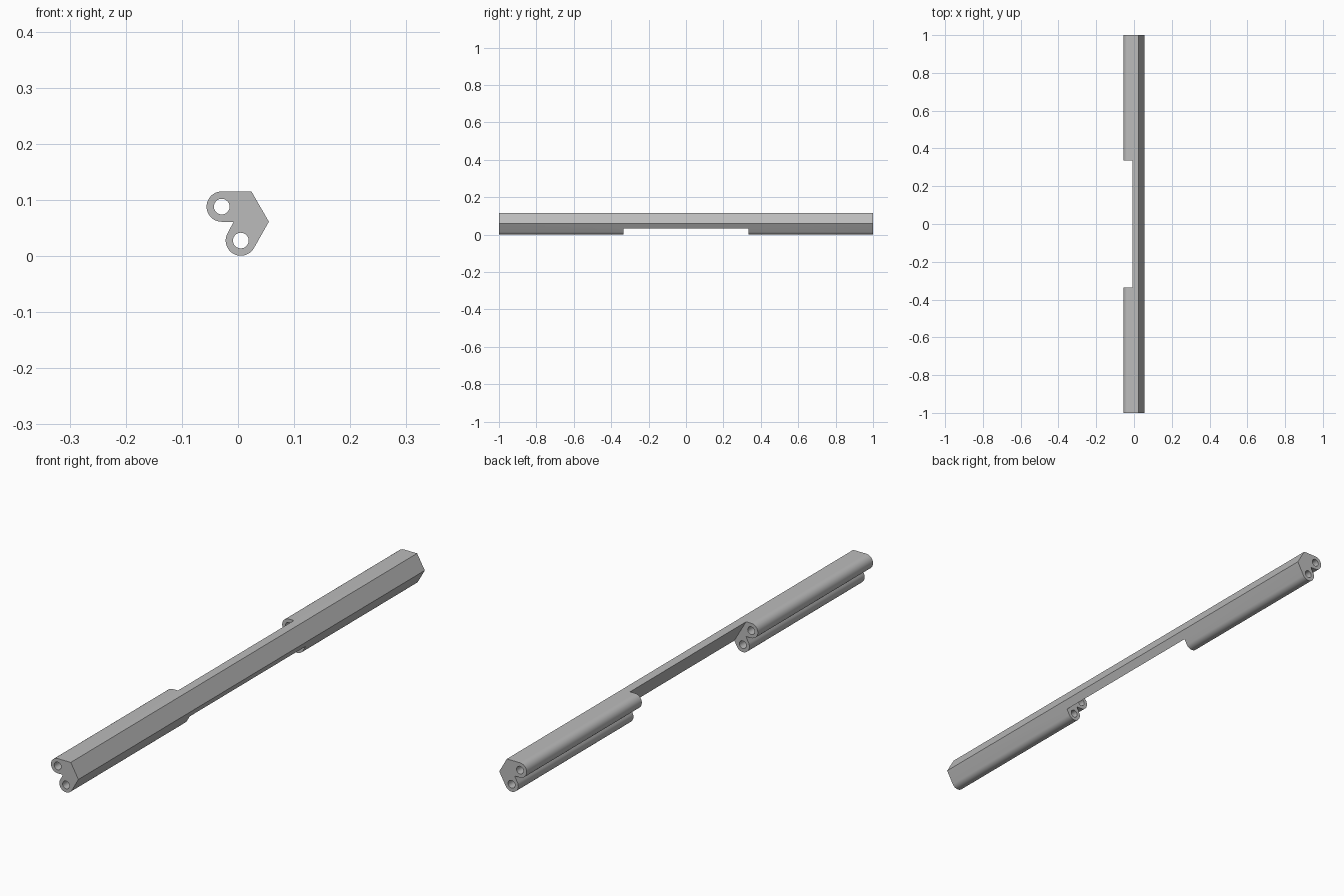
import bpy
import bmesh
from math import sin, cos, radians
from mathutils import Vector

if "Cube" in bpy.data.objects:
    bpy.data.objects.remove(bpy.data.objects["Cube"])

LENGTH = 2.0
WAIST = 0.67            # length of the cut-away middle
RADIUS, BORE = 0.027, 0.014
UPPER = Vector((-0.029, 0.088))   # tube centres in (x, z)
LOWER = Vector((0.005, 0.0275))

grey = bpy.data.materials.new("plain grey")
grey.use_nodes = True
grey.diffuse_color = (0.5, 0.5, 0.5, 1)
grey.node_tree.nodes["Principled BSDF"].inputs["Base Color"].default_value = (0.5, 0.5, 0.5, 1)


def arc(centre, radius, start, end, steps):
    """Points on an arc in the x-z plane, angles in degrees."""
    result = []
    for i in range(steps + 1):
        a = radians(start + (end - start) * i / steps)
        result.append(centre + radius * Vector((cos(a), sin(a))))
    return result


def prism(name, points, length):
    """Extrude an x-z outline along y, centred on y = 0."""
    bm = bmesh.new()
    face = bm.faces.new([bm.verts.new((p[0], -length / 2, p[1])) for p in points])
    grown = bmesh.ops.extrude_face_region(bm, geom=[face], use_keep_orig=True)
    moved = [v for v in grown["geom"] if isinstance(v, bmesh.types.BMVert)]
    bmesh.ops.translate(bm, verts=moved, vec=(0, length, 0))
    bmesh.ops.recalc_face_normals(bm, faces=bm.faces)
    mesh = bpy.data.meshes.new(name)
    bm.to_mesh(mesh)
    bm.free()
    mesh.materials.append(grey)
    obj = bpy.data.objects.new(name, mesh)
    bpy.context.collection.objects.link(obj)
    return obj


# Bar: angled back joined to two rounded tubes
outline = [(0.024, 0.115), (0.055, 0.061)]
outline += arc(LOWER, RADIUS, -30, -210, 24)
outline += [(-0.0077, 0.061)]
outline += arc(UPPER, RADIUS, -90, -270, 24)
bar = prism("hinge_bar", outline, LENGTH)

# Bores through both tubes, and the notch that leaves a slim middle
cutters = [prism("bore_cutter", arc(c, BORE, 0, 345, 23), LENGTH + 0.2)
           for c in (UPPER, LOWER)]
edge_top, edge_low = Vector((-0.0085, 0.115)), Vector((0.0385, 0.0345))
along = (edge_top - edge_low).normalized() * 0.1
away = Vector((-along.y, along.x)) * 2
notch = [edge_low - along, edge_top + along, edge_top + along + away, edge_low - along + away]
cutters.append(prism("notch_cutter", notch, WAIST))

bpy.context.view_layer.objects.active = bar
for cutter in cutters:
    cutter.hide_render = True
    cut = bar.modifiers.new("cut", "BOOLEAN")
    cut.operation = "DIFFERENCE"
    cut.solver = "EXACT"
    cut.object = cutter
    bpy.ops.object.modifier_apply(modifier=cut.name)
    bpy.data.objects.remove(cutter)

# Round tubes, crisp edges
bpy.ops.object.select_all(action="DESELECT")
bar.select_set(True)
bpy.ops.object.shade_smooth_by_angle(angle=radians(25))
